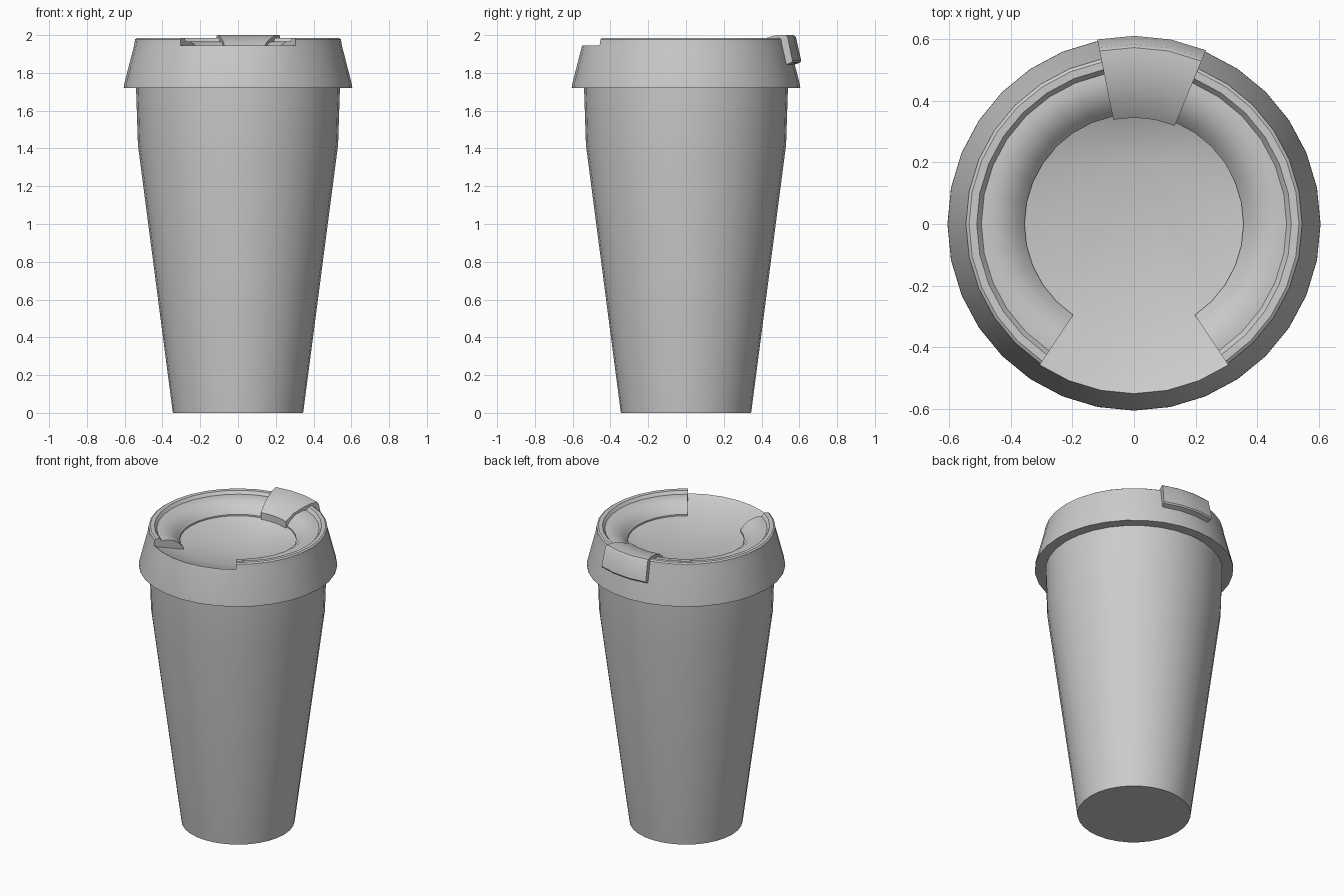
import bpy, bmesh, math

if "Cube" in bpy.data.objects:
    bpy.data.objects.remove(bpy.data.objects["Cube"])

SEG = 32  # sides of every round part


def pt(bm, r, z, i):
    a = 2 * math.pi * i / SEG
    return bm.verts.new((r * math.cos(a), r * math.sin(a), z))


def sweep(bm, profile, start=0, end=SEG):
    """Turn an (r, z) profile about z between two segment numbers."""
    rows = [[pt(bm, r, z, i) for r, z in profile] for i in range(start, end + 1)]
    for a, b in zip(rows, rows[1:]):
        for k in range(len(profile) - 1):
            bm.faces.new((a[k], b[k], b[k + 1], a[k + 1]))


def cap(bm, outline, i):
    """Close the end of a partial sweep."""
    bm.faces.new([pt(bm, r, z, i) for r, z in outline])


def finish(bm, name, angle=35):
    bmesh.ops.remove_doubles(bm, verts=bm.verts, dist=0.0005)
    bmesh.ops.recalc_face_normals(bm, faces=bm.faces)
    mesh = bpy.data.meshes.new(name)
    bm.to_mesh(mesh)
    bm.free()
    obj = bpy.data.objects.new(name, mesh)
    bpy.context.collection.objects.link(obj)
    bpy.ops.object.select_all(action='DESELECT')
    obj.select_set(True)
    bpy.context.view_layer.objects.active = obj
    bpy.ops.object.shade_smooth_by_angle(angle=math.radians(angle))
    return obj


# Tapered cup
bm = bmesh.new()
sweep(bm, [(0, 0), (0.345, 0), (0.53, 1.42), (0.54, 1.73)])
finish(bm, "cup")

# Lid: skirt, raised rim with a gap at the front, sipping floor, sunken dish
bm = bmesh.new()
sweep(bm, [(0.535, 1.72), (0.605, 1.72), (0.604, 1.735), (0.55, 1.945)])
rim = [(0.55, 1.945), (0.545, 1.978), (0.535, 1.985), (0.51, 1.984), (0.495, 1.965),
       (0.465, 1.967), (0.42, 1.955), (0.38, 1.927), (0.355, 1.895), (0.355, 1.885)]
floor = [(0.55, 1.945), (0.53, 1.932), (0.355, 1.885)]
sweep(bm, rim, -5, 21)
sweep(bm, floor, -11, -5)
for i in (-5, 21):
    cap(bm, rim + [floor[1]], i)
low = bm.verts.new((0.03, 0.2, 1.81))
edge = [pt(bm, 0.355, 1.885, i) for i in range(SEG)]
for i in range(SEG):
    bm.faces.new((edge[i], edge[(i + 1) % SEG], low))
finish(bm, "lid")

# Folded clip over the back of the rim
bm = bmesh.new()
clip = [(0.345, 1.875), (0.345, 1.925), (0.40, 1.965), (0.46, 1.985), (0.52, 2.0),
        (0.572, 2.0), (0.582, 1.99), (0.61, 1.865), (0.605, 1.855), (0.565, 1.84),
        (0.54, 1.93)]
sweep(bm, clip + clip[:1], 6, 9)
for i in (6, 9):
    cap(bm, clip, i)
finish(bm, "lid_clip")
